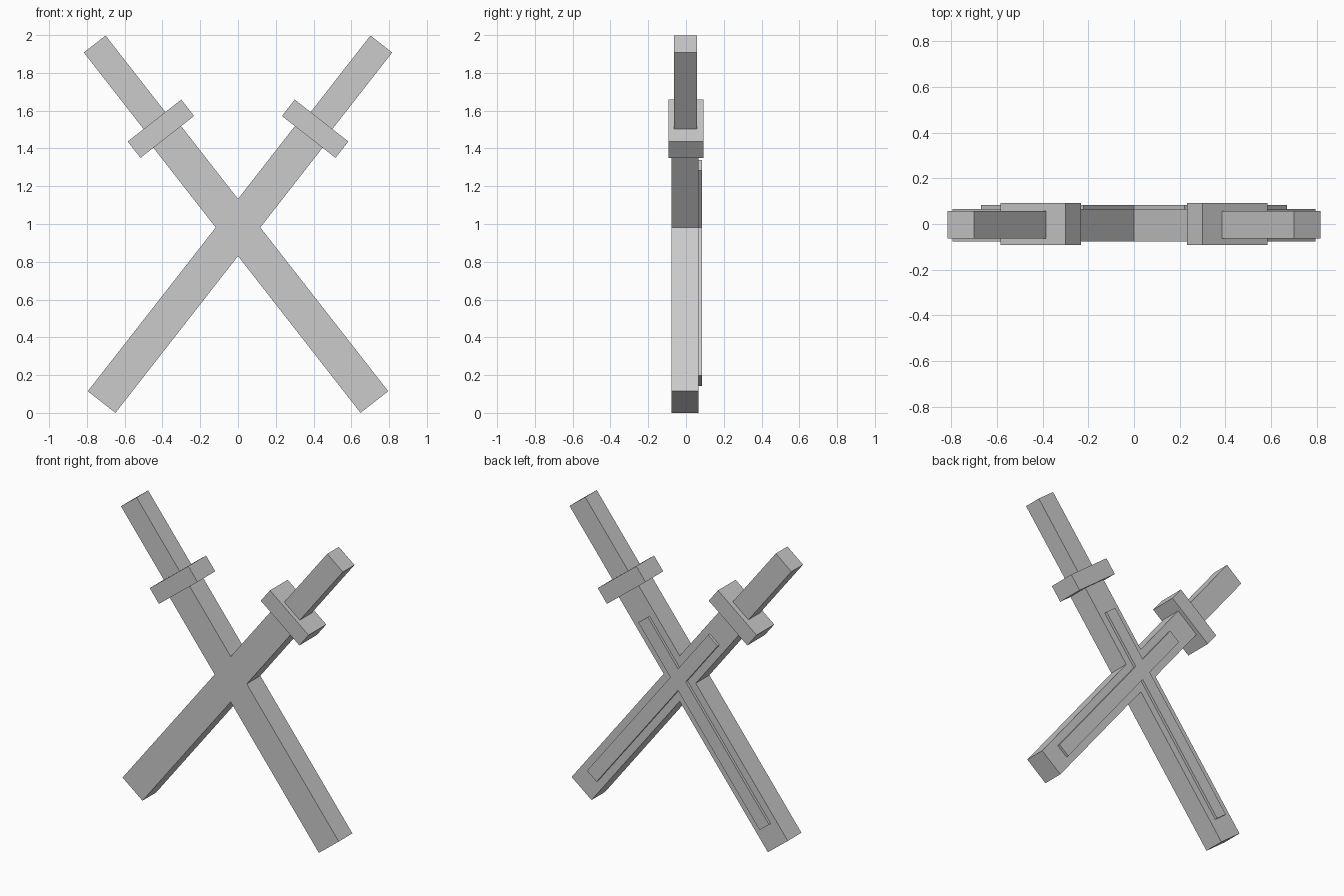
import bpy
import math
from mathutils import Matrix, Vector

if "Cube" in bpy.data.objects:
    bpy.data.objects.remove(bpy.data.objects["Cube"], do_unlink=True)

# Single plain grey for every part
GREY = (0.6, 0.6, 0.6, 1.0)
grey = bpy.data.materials.new("plain_grey")
grey.use_nodes = True
grey.diffuse_color = GREY
grey.node_tree.nodes["Principled BSDF"].inputs["Base Color"].default_value = GREY

LEAN = math.radians(38)
TIP = Vector((0.722, 0, 0.0575))

# Part: width, front y, back y, start and end distance from the blade tip
PARTS = {
    "blade": (0.186, -0.077, 0.066, 0.0, 1.80),
    "blade_ridge": (0.089, 0.05, 0.084, 0.142, 1.59),
    "guard": (0.36, -0.093, 0.093, 1.781, 1.891),
    "handle": (0.146, -0.064, 0.058, 1.87, 2.405),
}


def add_bar(name, side, width, front, back, start, end):
    """Box along the sword axis, leaning towards the given side."""
    bpy.ops.mesh.primitive_cube_add(size=1)
    bar = bpy.context.object
    bar.name = name
    size = Matrix.Diagonal((width, back - front, end - start, 1))
    middle = Matrix.Translation((0, (front + back) / 2, (start + end) / 2))
    lean = Matrix.Rotation(side * LEAN, 4, "Y")
    foot = Matrix.Translation((-side * TIP.x, TIP.y, TIP.z))
    bar.data.transform(foot @ lean @ middle @ size)
    bar.data.materials.append(grey)


# Two crossed swords, named by the side their handle is on
for label, side in (("left", 1), ("right", -1)):
    for part, dims in PARTS.items():
        add_bar(f"{label}_{part}", side, *dims)
